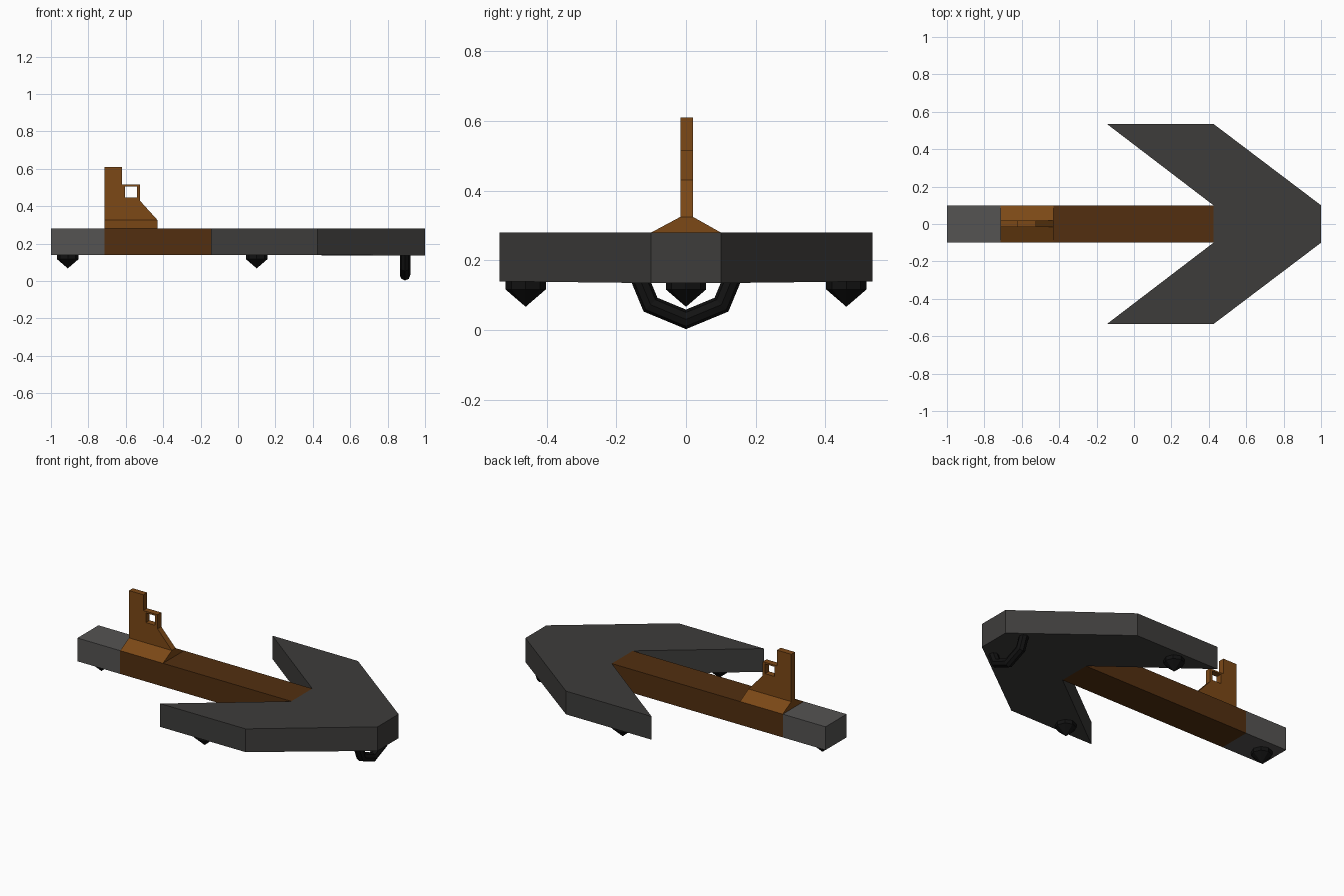
import bpy, bmesh
from math import cos, sin, pi
from mathutils import Vector

if "Cube" in bpy.data.objects:
    bpy.data.objects.remove(bpy.data.objects["Cube"])


def material(name, r, g, b):
    m = bpy.data.materials.new(name)
    m.diffuse_color = (r, g, b, 1)
    m.use_nodes = True
    m.node_tree.nodes["Principled BSDF"].inputs["Base Color"].default_value = m.diffuse_color
    return m


DARK = material("dark_grey", .048, .046, .044)
GREY = material("mid_grey", .09, .087, .085)
WOOD = material("dark_brown", .085, .028, .005)
LIGHT = material("light_brown", .2, .065, .008)
BLACK = material("black", .006, .006, .006)


def finish(name, bm, mat):
    bmesh.ops.recalc_face_normals(bm, faces=bm.faces)
    me = bpy.data.meshes.new(name)
    bm.to_mesh(me)
    bm.free()
    ob = bpy.data.objects.new(name, me)
    bpy.context.collection.objects.link(ob)
    if mat:
        me.materials.append(mat)
    return ob


def prism(name, points, offset, mat):
    """Extrude a closed 3D outline along an offset."""
    bm = bmesh.new()
    face = bm.faces.new([bm.verts.new(p) for p in points])
    ext = bmesh.ops.extrude_face_region(bm, geom=[face], use_keep_orig=True)
    verts = [g for g in ext["geom"] if isinstance(g, bmesh.types.BMVert)]
    bmesh.ops.translate(bm, verts=verts, vec=offset)
    return finish(name, bm, mat)


Z0, Z1, H = .14, .28, .14

# Arrow-shaped head, underside dips slightly at the nose
half = [(1, .1), (.425, .535), (-.145, .535), (.425, .1)]
outline = half + [(x, -y) for x, y in reversed(half)]
head = prism("arrow_head", [(x, y, Z0) for x, y in outline], (0, 0, H), DARK)
for v in head.data.vertices:
    if v.co.x > .99 and v.co.z < .2:
        v.co.z = .135


# Central beam and tail block
def bar(name, x0, x1, mat):
    ring = [(x0, -.1, Z0), (x0, .1, Z0), (x0, .1, Z1), (x0, -.1, Z1)]
    return prism(name, ring, (x1 - x0, 0, 0), mat)


bar("beam", -.715, .425, WOOD)
bar("tail_block", -1, -.715, GREY)

# Sloped base under the fin
base = [(-.1, Z1), (.1, Z1), (.02, .325), (-.016, .325)]
prism("fin_base", [(-.715, y, z) for y, z in base], (.285, 0, 0), LIGHT)

# Upright stepped fin with a square window
profile = [(-.715, .325), (-.715, .61), (-.62, .61), (-.62, .515),
           (-.525, .515), (-.525, .43), (-.43, .325)]
fin = prism("fin", [(x, -.016, z) for x, z in profile], (0, .036, 0), LIGHT)
window = [(-.603, .447), (-.603, .505), (-.541, .505), (-.541, .447)]
cutter = prism("window_cutter", [(x, -.1, z) for x, z in window], (0, .2, 0), None)
cutter.hide_render = True
mod = fin.modifiers.new("window", 'BOOLEAN')
mod.object, mod.operation, mod.solver = cutter, 'DIFFERENCE', 'EXACT'
bpy.context.view_layer.objects.active = fin
bpy.ops.object.modifier_apply(modifier="window")
bpy.data.objects.remove(cutter)


# Pointed feet: short cylinder with a cone tip
def foot(name, x, y):
    bm = bmesh.new()
    n, r = 8, .058
    rings = [[bm.verts.new((x + r * cos(2 * pi * i / n), y + r * sin(2 * pi * i / n), z))
              for i in range(n)] for z in (Z0, .117)]
    tip = bm.verts.new((x, y, .067))
    bm.faces.new(rings[0])
    for i in range(n):
        j = (i + 1) % n
        bm.faces.new((rings[0][i], rings[0][j], rings[1][j], rings[1][i]))
        bm.faces.new((rings[1][i], rings[1][j], tip))
    finish(name, bm, BLACK)


foot("tail_foot", -.91, 0)
foot("left_foot", .1, .46)
foot("right_foot", .1, -.46)

# Faceted half-ring under the nose, trimmed at the underside
bm = bmesh.new()
cx, cz, R, r, n = .893, .175, .144, .028, 8
rings = []
for i in range(5):
    a = pi + i * pi / 4
    rings.append([bm.verts.new((cx + r * sin(2 * pi * k / n),
                                (R + r * cos(2 * pi * k / n)) * cos(a),
                                cz + (R + r * cos(2 * pi * k / n)) * sin(a)))
                  for k in range(n)])
for p, q in zip(rings, rings[1:]):
    for k in range(n):
        m = (k + 1) % n
        bm.faces.new((p[k], p[m], q[m], q[k]))
cut = bmesh.ops.bisect_plane(bm, geom=bm.verts[:] + bm.edges[:] + bm.faces[:],
                             plane_co=Vector((0, 0, Z0 + .002)), plane_no=(0, 0, 1),
                             clear_outer=True)
bmesh.ops.holes_fill(bm, edges=[e for e in bm.edges if e.is_boundary])
finish("nose_ring", bm, BLACK)
